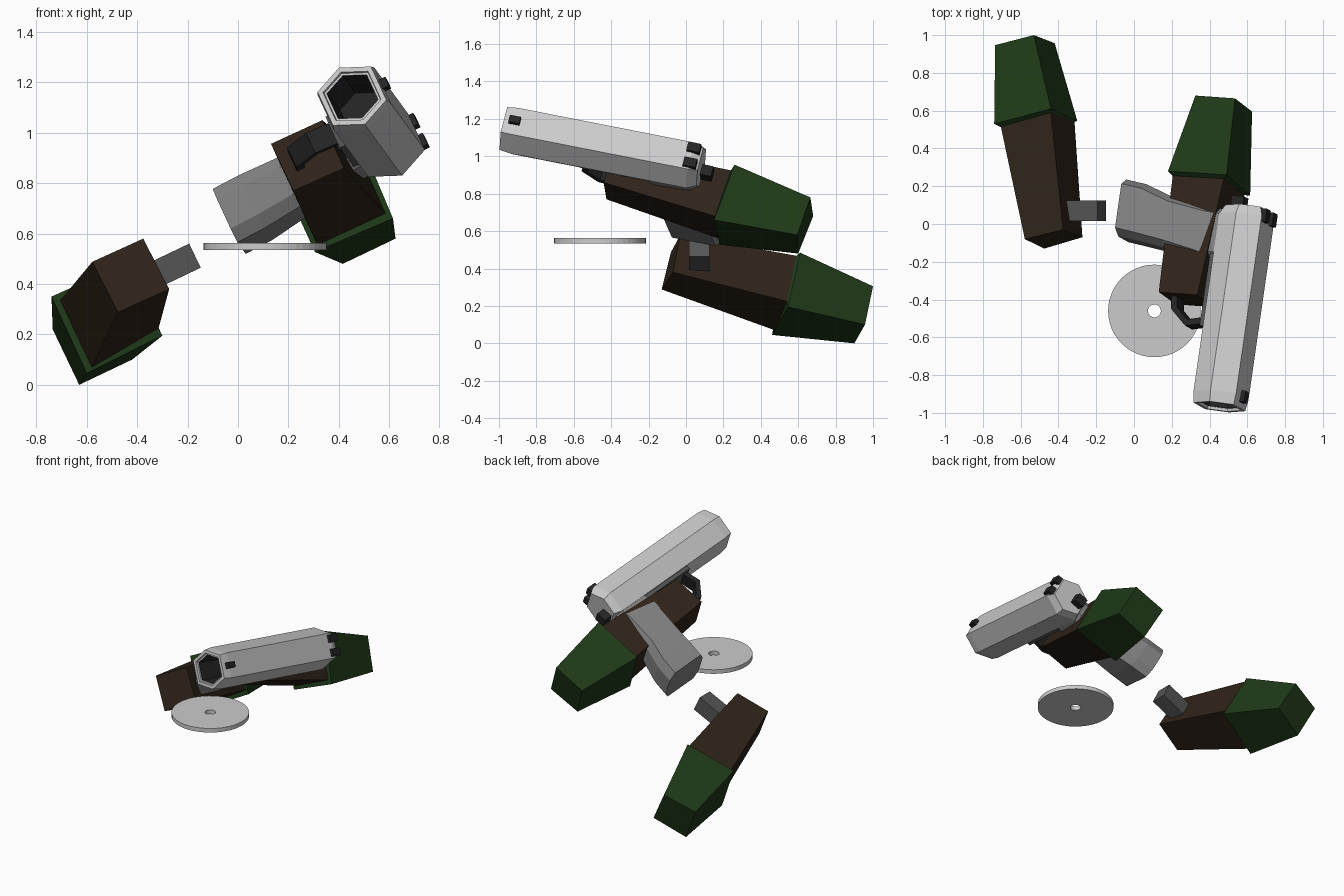
import bpy, bmesh, math
from mathutils import Vector, Matrix

if "Cube" in bpy.data.objects:
    bpy.data.objects.remove(bpy.data.objects["Cube"])


def material(name, col):
    m = bpy.data.materials.new(name)
    m.diffuse_color = (*col, 1)
    m.use_nodes = True
    m.node_tree.nodes["Principled BSDF"].inputs["Base Color"].default_value = m.diffuse_color
    return m


BROWN = material("brown_leather", (0.028, 0.017, 0.01))
GREEN = material("green_cloth", (0.013, 0.04, 0.009))
BLACK = material("black_metal", (0.018, 0.018, 0.018))
DARK = material("dark_grey", (0.09, 0.09, 0.09))
STEEL = material("grip_grey", (0.22, 0.22, 0.22))

# Gun frame: local x = side, y = backwards from muzzle, z = gun up
fwd = Vector((-0.14, -0.972, 0.191)).normalized()
up = Vector((0.9, -0.055, 0.43))
up = (up - fwd * up.dot(fwd)).normalized()
side = (-fwd).cross(up)
GUN = Matrix.Translation((0.452, -0.968, 1.146)) @ Matrix((side, -fwd, up)).transposed().to_4x4()


def loft(name, rings, mat=None, matrix=None, caps=(True, True)):
    """Skin a row of equal-sized rings of points."""
    bm = bmesh.new()
    vs = [[bm.verts.new(p) for p in r] for r in rings]
    n = len(vs[0])
    for r0, r1 in zip(vs, vs[1:]):
        for i in range(n):
            bm.faces.new((r0[i], r0[(i + 1) % n], r1[(i + 1) % n], r1[i]))
    if caps[0]:
        bm.faces.new(vs[0])
    if caps[1]:
        bm.faces.new(vs[-1])
    bmesh.ops.recalc_face_normals(bm, faces=bm.faces)
    me = bpy.data.meshes.new(name)
    bm.to_mesh(me)
    bm.free()
    ob = bpy.data.objects.new(name, me)
    bpy.context.collection.objects.link(ob)
    if mat:
        me.materials.append(mat)
    if matrix:
        ob.matrix_world = matrix
    return ob


def box(name, lo, hi, mat=None, matrix=None):
    ring = lambda z: [(lo[0], lo[1], z), (hi[0], lo[1], z), (hi[0], hi[1], z), (lo[0], hi[1], z)]
    return loft(name, [ring(lo[2]), ring(hi[2])], mat, matrix)


def hexagon(y, k):
    pts = [(0.135, 0), (0.08, 0.125), (-0.08, 0.125), (-0.135, 0), (-0.08, -0.125), (0.08, -0.125)]
    return [(x * k, y, z * k) for x, z in pts]


def grip_ring(z, y0, y1, w):
    c, d = w * 0.55, 0.035
    return [(-c, y0, z), (c, y0, z), (w, y0 + d, z), (w, y1 - d, z),
            (c, y1, z), (-c, y1, z), (-w, y1 - d, z), (-w, y0 + d, z)]


# Slide with hollow hexagonal muzzle
loft("slide", [hexagon(0.015, 0.7), hexagon(0.015, 0.77), hexagon(0, 0.79), hexagon(0, 0.94),
               hexagon(0.06, 1), hexagon(1.03, 1), hexagon(1.08, 0.82)], None, GUN, (False, True))
bore = loft("bore", [hexagon(0.35, 0.66), hexagon(0.015, 0.7)], BLACK, GUN, (True, False))
bore.data.flip_normals()

# Grip
loft("grip", [grip_ring(-0.08, 0.79, 1.06, 0.07), grip_ring(-0.2, 0.78, 1.07, 0.09),
              grip_ring(-0.42, 0.83, 1.11, 0.11), grip_ring(-0.58, 0.86, 1.17, 0.12),
              grip_ring(-0.70, 0.88, 1.19, 0.12)], STEEL, GUN)

# Trigger guard, trigger and frame rail
path = [Vector(p) for p in ((0.82, -0.31), (0.7, -0.33), (0.52, -0.31), (0.455, -0.24), (0.48, -0.1))]
rings = []
for i, p in enumerate(path):
    t = (path[min(i + 1, 4)] - path[max(i - 1, 0)]).normalized()
    q = p + Vector((t.y, -t.x)) * -0.035
    rings.append([(-0.045, p.x, p.y), (0.045, p.x, p.y), (0.045, q.x, q.y), (-0.045, q.x, q.y)])
loft("trigger_guard", rings, BLACK, GUN)
box("trigger", (-0.02, 0.66, -0.26), (0.02, 0.7, -0.1), BLACK, GUN)
box("frame_rail", (-0.07, 0.42, -0.15), (0.07, 1.0, -0.11), DARK, GUN)

# Sights and hammer
box("front_sight", (-0.02, 0.03, 0.11), (0.02, 0.09, 0.15), BLACK, GUN)
for x in (-0.045, 0.045):
    box("rear_sight", (x - 0.025, 1.0, 0.09), (x + 0.025, 1.07, 0.145), BLACK, GUN)
box("hammer", (-0.03, 1.05, -0.09), (0.03, 1.14, -0.02), BLACK, GUN)


def arm(name, palm, wrist, cuff, end):
    """Glove and sleeve from four-cornered sections."""
    loft(name + "_glove", [palm, wrist], BROWN)
    loft(name + "_sleeve", [wrist, cuff, end], GREEN)


arm("left",
    [(-.578, -.08, .488), (-.475, -.13, .288), (-.273, -.07, .38), (-.376, -.03, .58)],
    [(-.705, .515, .335), (-.58, .475, .07), (-.315, .54, .225), (-.44, .59, .468)],
    [(-.74, .53, .35), (-.60, .46, .045), (-.30, .545, .195), (-.44, .61, .485)],
    [(-.735, .947, .22), (-.63, .90, 0), (-.42, .957, .10), (-.53, 1.0, .305)])
arm("right",
    [(.131, -.36, .956), (.22, -.425, .77), (.42, -.44, .86), (.335, -.375, 1.05)],
    [(.205, .255, .79), (.315, .19, .555), (.585, .155, .68), (.475, .24, .925)],
    [(.18, .28, .80), (.305, .18, .527), (.615, .15, .66), (.49, .26, .955)],
    [(.325, .68, .68), (.416, .60, .48), (.625, .595, .58), (.535, .665, .78)])

# Short square stub in the left hand
stub = Matrix.Translation((-0.27, 0.07, 0.465)) @ Matrix.Rotation(-math.radians(25.5), 4, 'Y')
box("hand_stub", (-0.1, -0.055, -0.053), (0.11, 0.055, 0.053), DARK, stub)


# Flat disc with a centre hole
def circle(r, z, n=48):
    return [(r * math.cos(2 * math.pi * i / n), r * math.sin(2 * math.pi * i / n), z) for i in range(n)]


loft("disc", [circle(0.034, 0.535), circle(0.245, 0.535), circle(0.245, 0.563),
              circle(0.034, 0.563), circle(0.034, 0.535)], None,
     Matrix.Translation((0.108, -0.46, 0)), (False, False))
